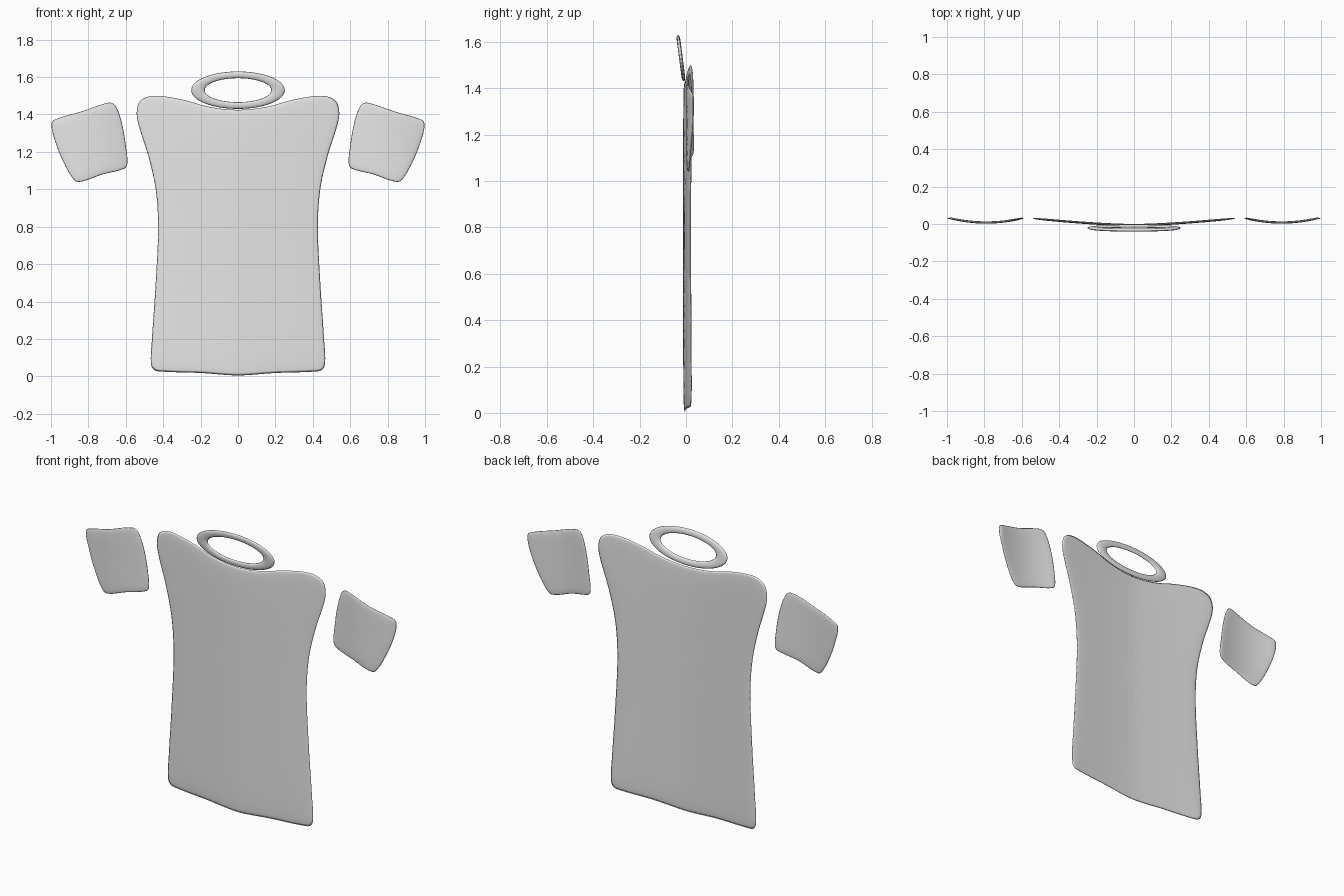
import bpy, math
from mathutils import Vector

if "Cube" in bpy.data.objects:
    bpy.data.objects.remove(bpy.data.objects["Cube"])

grey = bpy.data.materials.new("light_grey")
grey.diffuse_color = (0.8, 0.8, 0.8, 1)
grey.use_nodes = True
grey.node_tree.nodes["Principled BSDF"].inputs["Base Color"].default_value = grey.diffuse_color


def add_object(name, verts, faces):
    mesh = bpy.data.meshes.new(name)
    mesh.from_pydata(verts, [], faces)
    mesh.materials.append(grey)
    for p in mesh.polygons:
        p.use_smooth = True
    obj = bpy.data.objects.new(name, mesh)
    bpy.context.collection.objects.link(obj)
    return obj


def smooth_loop(points, steps=6):
    """Closed smooth curve through the points."""
    out, n = [], len(points)
    for i in range(n):
        a, b, c, d = (Vector(points[(i + k) % n]) for k in (-1, 0, 1, 2))
        # tangents limited by segment length so that tight corners stay clean
        length = (c - b).length
        t1 = (c - a).normalized() * length
        t2 = (d - b).normalized() * length
        for s in range(steps):
            t = s / steps
            out.append(b * (2*t**3 - 3*t*t + 1) + t1 * (t**3 - 2*t*t + t)
                       + c * (3*t*t - 2*t**3) + t2 * (t**3 - t*t))
    return out


def cloth_panel(name, points, centre, bend, half):
    """Thin cushion-edged panel: rings shrink from the outline to the centre."""
    loop, c = smooth_loop(points), Vector(centre)
    n = len(loop)
    scales = [0.1, 0.25, 0.4, 0.55, 0.7, 0.82, 0.91, 0.96, 0.985]
    rings = [(s, -1) for s in scales] + [(1, 0)] + [(s, 1) for s in reversed(scales)]
    verts = []
    for s, side in rings:
        for p in loop:
            q = c + (p - c) * s
            y = bend(q.x, q.y) + side * half * math.sqrt(1 - s**12)
            verts.append((q.x, y, q.y))
    faces = []
    for r in range(len(rings) - 1):
        for i in range(n):
            j = (i + 1) % n
            faces.append((r*n + i, r*n + j, (r+1)*n + j, (r+1)*n + i))
    # centre fans of the front and back
    for ring, side in ((0, -1), (len(rings) - 1, 1)):
        k = len(verts)
        verts.append((c.x, bend(c.x, c.y) + side * half, c.y))
        for i in range(n):
            a, b = ring*n + i, ring*n + (i + 1) % n
            faces.append((k, b, a) if side > 0 else (k, a, b))
    return add_object(name, verts, faces)


# Shirt body: right half outline, mirrored, bending back at the sides
half_outline = [(0, 0.005), (0.2, 0.018), (0.40, 0.025), (0.45, 0.035), (0.466, 0.075),
                (0.46, 0.2), (0.44, 0.5), (0.427, 0.8), (0.44, 1.0), (0.48, 1.18),
                (0.533, 1.35), (0.541, 1.42), (0.52, 1.475), (0.45, 1.5), (0.3, 1.48),
                (0.15, 1.44), (0, 1.425)]
body_outline = half_outline + [(-x, z) for x, z in reversed(half_outline[1:-1])]
cloth_panel("shirt_body", body_outline, (0, 0.8),
            lambda x, z: -0.006 + 0.036 * (abs(x) / 0.54) ** 1.5, 0.006)

# Sleeves: rounded quads with a shallow fold down the middle
sleeve = [(0.61, 1.11), (0.73, 1.078), (0.83, 1.043), (0.873, 1.047), (0.94, 1.16),
          (0.985, 1.28), (0.997, 1.35), (0.98, 1.373), (0.84, 1.415), (0.69, 1.463),
          (0.655, 1.447), (0.62, 1.35), (0.598, 1.22), (0.592, 1.135)]


def sleeve_bend(x, z):
    return 0.008 + 0.02 * min(1.1, ((abs(x) - 0.79) / 0.18) ** 2)


cloth_panel("sleeve_right", sleeve, (0.78, 1.25), sleeve_bend, 0.006)
cloth_panel("sleeve_left", [(-x, z) for x, z in reversed(sleeve)],
            (-0.78, 1.25), sleeve_bend, 0.006)

# Collar: oval ring, leaning forward at the top
U, V = 64, 12
verts, faces = [], []
for i in range(U):
    a = 2 * math.pi * i / U
    for j in range(V):
        b = 2 * math.pi * j / V
        x = (0.214 + 0.036 * math.cos(b)) * math.cos(a)
        z = (0.082 + 0.018 * math.cos(b)) * math.sin(a)
        y = -0.022 - 0.13 * z + 0.008 * math.sin(b)
        verts.append((x, y, 1.53 + z))
        i2, j2 = (i + 1) % U, (j + 1) % V
        faces.append((i*V + j, i*V + j2, i2*V + j2, i2*V + j))
add_object("collar", verts, faces)

# Make all normals face outward
import bmesh
for obj in bpy.context.collection.objects:
    bm = bmesh.new()
    bm.from_mesh(obj.data)
    bmesh.ops.recalc_face_normals(bm, faces=bm.faces)
    bm.to_mesh(obj.data)
    bm.free()
